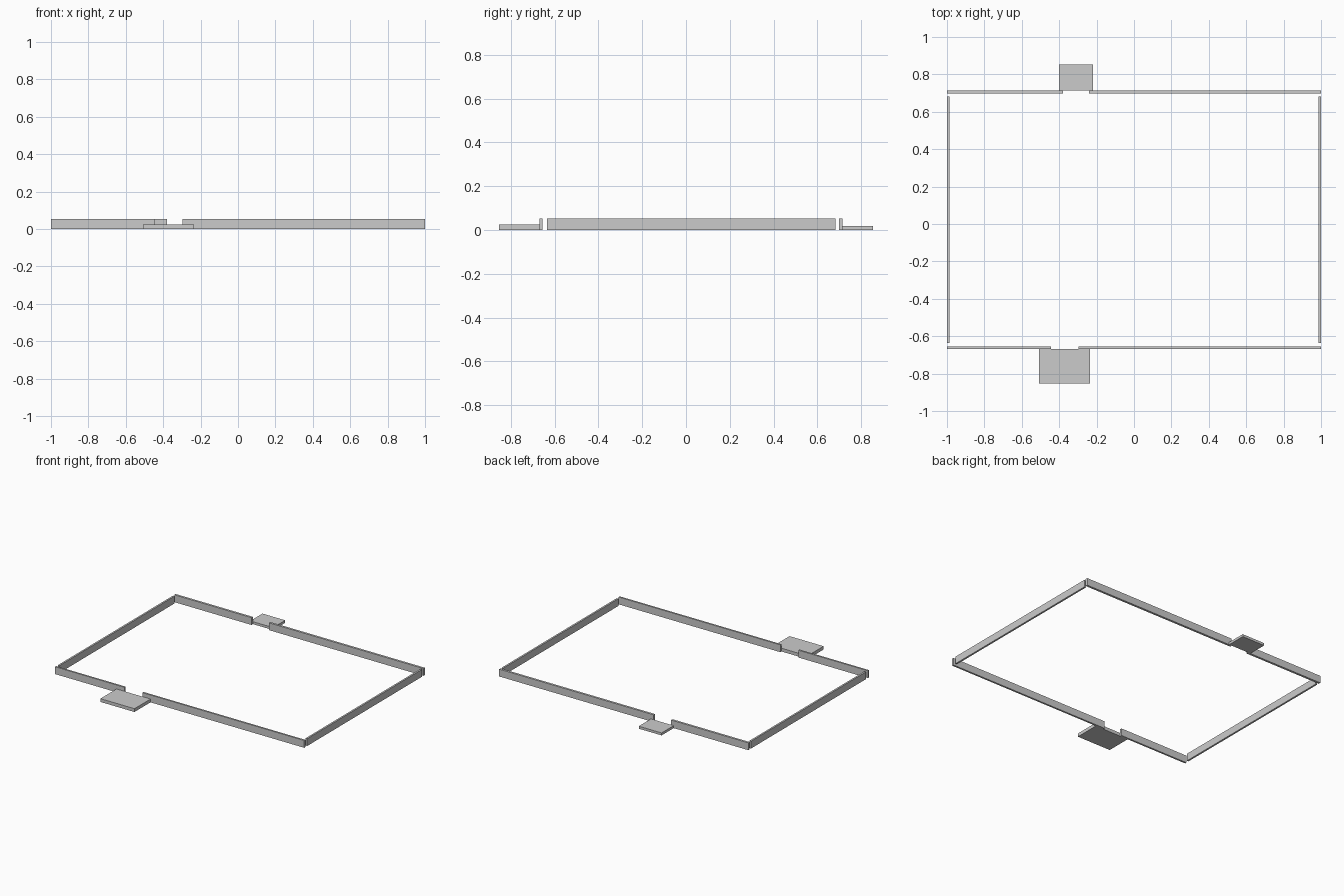
import bpy
from mathutils import Matrix, Vector

cube = bpy.data.objects.get("Cube")
if cube:
    bpy.data.objects.remove(cube, do_unlink=True)

import bmesh

concrete = bpy.data.materials.new("light_grey")
concrete.use_nodes = True
GREY = (0.6, 0.6, 0.6, 1)
concrete.diffuse_color = GREY
concrete.node_tree.nodes["Principled BSDF"].inputs["Base Color"].default_value = GREY


def block(name, x, y, height):
    """Box standing on the ground, spanning the x and y ranges."""
    bm = bmesh.new()
    size = Vector((x[1] - x[0], y[1] - y[0], height))
    centre = Vector((sum(x) / 2, sum(y) / 2, height / 2))
    bmesh.ops.create_cube(bm, size=1, matrix=Matrix.LocRotScale(centre, None, size))
    mesh = bpy.data.meshes.new(name)
    bm.to_mesh(mesh)
    bm.free()
    mesh.materials.append(concrete)
    obj = bpy.data.objects.new(name, mesh)
    bpy.context.collection.objects.link(obj)


WALL = 0.053
FRONT = (-0.669, -0.656)
BACK = (0.698, 0.714)

# Front and back walls, each with a doorway gap
for side, y, gap in (("front", FRONT, (-0.443, -0.298)), ("back", BACK, (-0.38, -0.24))):
    block(side + "_wall_right", (-1, gap[0]), y, WALL)
    block(side + "_wall_left", (gap[1], 1), y, WALL)

# Side walls, stopping just short of the corners
block("side_wall_right", (-1, -0.987), (-0.635, 0.683), WALL)
block("side_wall_left", (0.987, 1), (-0.635, 0.683), WALL)

# Door slabs outside the gaps
block("front_step", (-0.507, -0.234), (-0.853, FRONT[0]), 0.024)
block("back_step", (-0.401, -0.218), (BACK[1], 0.853), 0.018)
